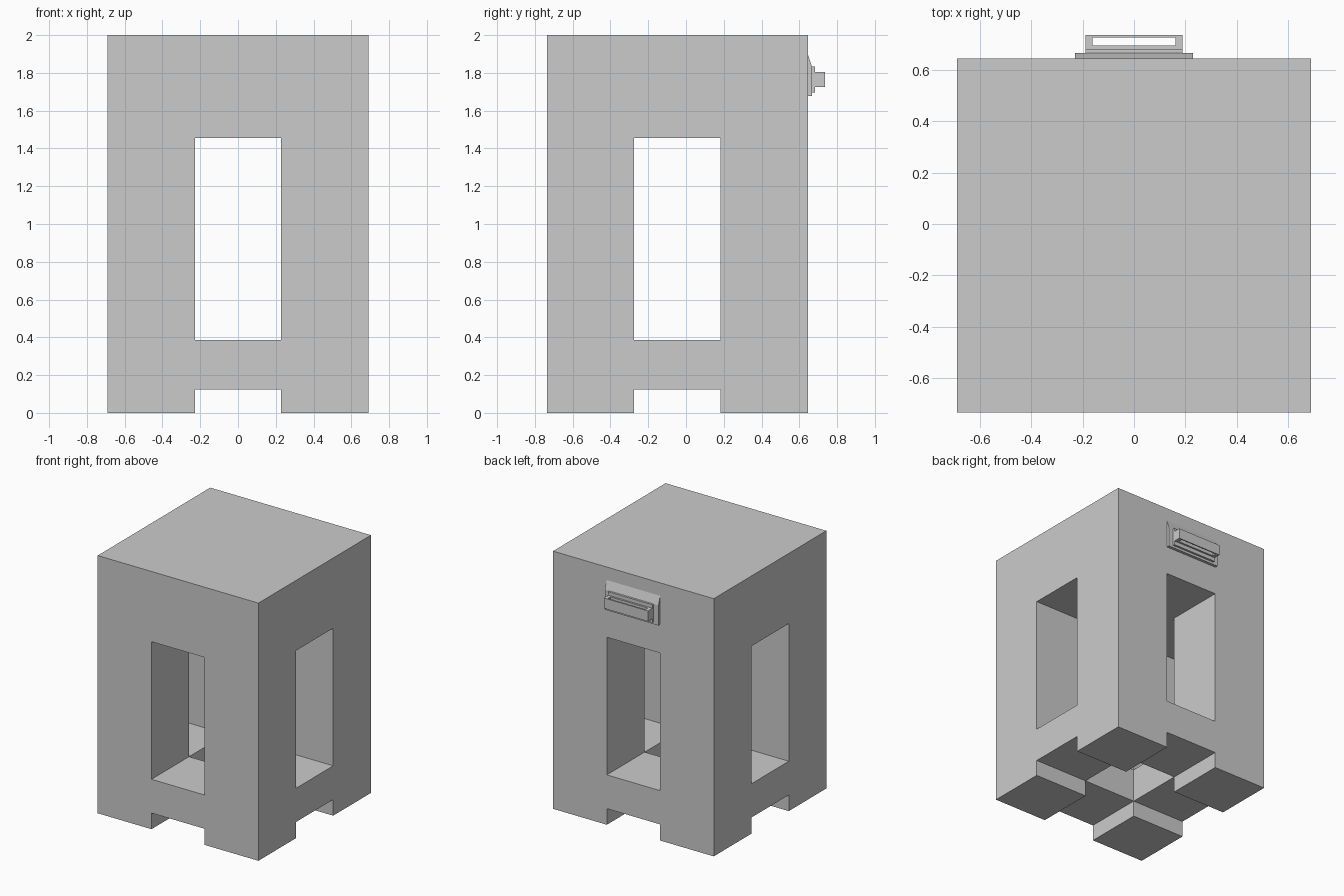
import bpy
import bmesh
from mathutils import Vector

if "Cube" in bpy.data.objects:
    bpy.data.objects.remove(bpy.data.objects["Cube"])


def finish(name, bm):
    """Weld, merge coplanar faces and link as an object."""
    bmesh.ops.remove_doubles(bm, verts=bm.verts[:], dist=1e-5)
    bmesh.ops.dissolve_limit(bm, angle_limit=0.01, verts=bm.verts[:], edges=bm.edges[:])
    bmesh.ops.recalc_face_normals(bm, faces=bm.faces[:])
    mesh = bpy.data.meshes.new(name)
    bm.to_mesh(mesh)
    bm.free()
    obj = bpy.data.objects.new(name, mesh)
    bpy.context.collection.objects.link(obj)
    return obj


def cell_solid(name, xs, ys, zs, filled=lambda i, j, k: True):
    """Skin the filled cells of a grid given by its break positions."""
    breaks = (xs, ys, zs)
    size = [len(b) - 1 for b in breaks]

    def solid(c):
        return all(0 <= c[a] < size[a] for a in range(3)) and filled(*c)

    bm = bmesh.new()
    cells = [(i, j, k) for i in range(size[0]) for j in range(size[1]) for k in range(size[2])]
    for c in filter(solid, cells):
        for a in range(3):
            u, v = (a + 1) % 3, (a + 2) % 3
            for side in (0, 1):
                n = list(c)
                n[a] += 2 * side - 1
                if solid(n):
                    continue
                quad = [(0, 0), (1, 0), (1, 1), (0, 1)]
                if side == 0:
                    quad.reverse()
                verts = []
                for du, dv in quad:
                    p = Vector()
                    p[a] = breaks[a][c[a] + side]
                    p[u] = breaks[u][c[u] + du]
                    p[v] = breaks[v][c[v] + dv]
                    verts.append(bm.verts.new(p))
                bm.faces.new(verts)
    return finish(name, bm)


def extrude_x(name, half_width, profile):
    """Extrude a (y, z) profile symmetrically along x."""
    bm = bmesh.new()
    face = bm.faces.new([bm.verts.new((-half_width, y, z)) for y, z in profile])
    ext = bmesh.ops.extrude_face_region(bm, geom=[face], use_keep_orig=True)
    moved = [g for g in ext["geom"] if isinstance(g, bmesh.types.BMVert)]
    bmesh.ops.translate(bm, verts=moved, vec=(2 * half_width, 0, 0))
    return finish(name, bm)


# Body: feet, pierced floor, four pillars around crossing windows, solid top
def body_cell(i, j, k):
    if k == 3:
        return True
    if k == 1:
        return not (i == 1 and j == 1)
    return i != 1 and j != 1


cell_solid("body", [-0.69, -0.228, 0.228, 0.69], [-0.735, -0.275, 0.182, 0.645],
           [0, 0.125, 0.387, 1.455, 2.0], body_cell)

# Wedge-topped mounting plate on the back
extrude_x("handle_mount", 0.23, [(0.643, 1.677), (0.667, 1.677), (0.667, 1.833), (0.643, 1.905)])

# Stepped plate between mount and handle
extrude_x("handle_step", 0.19, [(0.66, 1.695), (0.683, 1.695), (0.683, 1.833), (0.66, 1.833)])

# Handle loop with a vertical slot
cell_solid("handle", [-0.19, -0.161, 0.161, 0.19], [0.68, 0.697, 0.728, 0.737],
           [1.725, 1.806], lambda i, j, k: not (i == 1 and j == 1))
